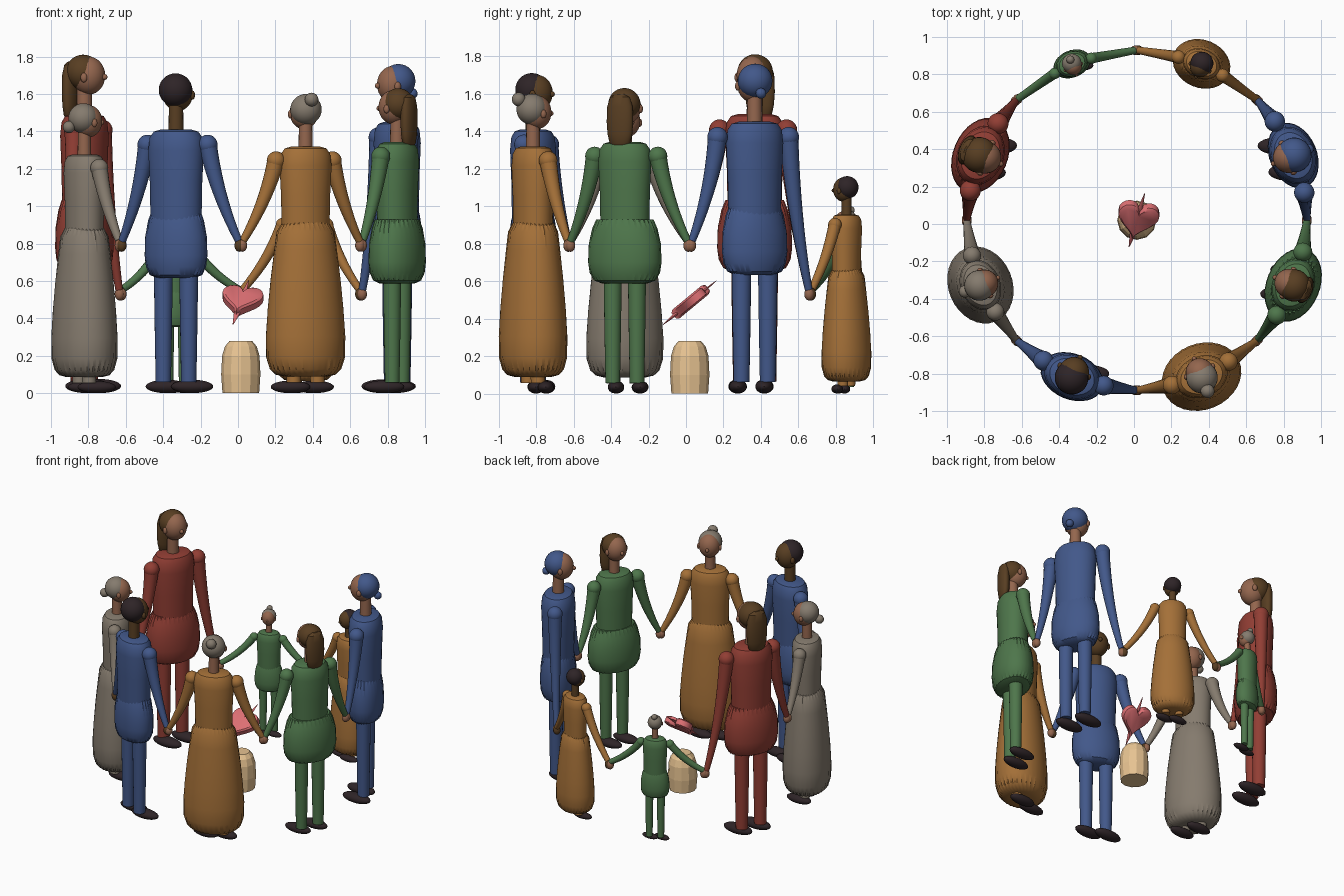
import bpy, bmesh, math
from mathutils import Matrix, Vector

if "Cube" in bpy.data.objects:
    bpy.data.objects.remove(bpy.data.objects["Cube"])

CENTRE = Vector((0.015, 0.02, 0))
RING = 0.905
made = []


def material(name, rgb):
    lin = [(c / 255 / 12.92) if c < 11 else ((c / 255 + 0.055) / 1.055) ** 2.4 for c in rgb]
    m = bpy.data.materials.new(name)
    m.use_nodes = True
    m.diffuse_color = (*lin, 1)
    m.node_tree.nodes["Principled BSDF"].inputs["Base Color"].default_value = (*lin, 1)
    return m


BLUE = material("blue cloth", (66, 88, 138))
GOLD = material("ochre cloth", (164, 112, 56))
GREEN = material("green cloth", (78, 118, 75))
RED = material("red cloth", (146, 62, 52))
GREY = material("warm grey", (133, 123, 110))
SKIN = material("tan skin", (148, 102, 78))
BROWN = material("dark brown", (88, 62, 34))
DARK = material("near black", (46, 36, 39))
PINK = material("heart pink", (222, 112, 116))
BEIGE = material("pale stone", (232, 196, 146))


def finish(name, bm, mat, matrix, smooth=True):
    bmesh.ops.recalc_face_normals(bm, faces=bm.faces)
    me = bpy.data.meshes.new(name)
    bm.to_mesh(me)
    bm.free()
    me.transform(matrix)
    me.materials.append(mat)
    ob = bpy.data.objects.new(name, me)
    bpy.context.collection.objects.link(ob)
    if smooth:
        made.append(ob)
    return ob


def skin_rings(name, rings, mat, matrix=Matrix(), smooth=True):
    """Join point rings into one closed surface."""
    bm = bmesh.new()
    loops = [[bm.verts.new(p) for p in ring] for ring in rings]
    n = len(loops[0])
    for a, b in zip(loops, loops[1:]):
        for i in range(n):
            j = (i + 1) % n
            bm.faces.new((a[i], a[j], b[j], b[i]))
    bm.faces.new(loops[0])
    bm.faces.new(loops[-1])
    return finish(name, bm, mat, matrix, smooth)


def lathe(name, profile, mat, matrix, depth=1.0, segs=32, smooth=True):
    """Elliptical lathe; profile rows are height, half width, ripple."""
    rings = []
    for z, r, ripple in profile:
        ring = []
        for i in range(segs):
            t = math.tau * i / segs
            k = r * (1 + ripple * (-1) ** i)
            ring.append((k * math.cos(t), k * depth * math.sin(t), z))
        rings.append(ring)
    return skin_rings(name, rings, mat, matrix, smooth)


def ball(name, loc, radii, mat, matrix=Matrix()):
    bm = bmesh.new()
    bmesh.ops.create_uvsphere(bm, u_segments=24, v_segments=14, radius=1)
    return finish(name, bm, mat, matrix @ Matrix.LocRotScale(Vector(loc), None, Vector(radii)))


def arm(name, start, end, r0, r1, mat):
    """Tapered sleeve that sags gently from shoulder to wrist."""
    mid = (start + end) / 2
    mid += (end - start).cross(Vector((0, 0, 1))).cross(end - start).normalized() * -0.035
    rings = []
    for s in range(11):
        t = s / 10
        p = start * (1 - t) ** 2 + mid * 2 * t * (1 - t) + end * t * t
        d = (mid - start) * (1 - t) + (end - mid) * t
        q = Vector((0, 0, -1)).rotation_difference(d)
        r = r0 + (r1 - r0) * t
        rings.append([p + q @ Vector((r * math.cos(a), r * math.sin(a), 0))
                      for a in (math.tau * i / 16 for i in range(16))])
    skin_rings(name, rings, mat)


def person(name, angle, H, cloth, flesh, hair, skirt, hip, shoulder, hair_style, grips):
    phi = math.radians(angle)
    pos = CENTRE + Vector((math.cos(phi), math.sin(phi), 0)) * RING
    place = Matrix.Translation(pos) @ Matrix.Rotation(phi - math.pi / 2, 4, 'Z')
    M = place @ Matrix.Scale(H, 4)       # local units are fractions of height, facing -y

    # torso and lower garment
    lathe(name + "_torso", [(.5, .08, 0), (.56, .083, 0), (.66, .085, 0), (.76, .09, 0),
                            (.80, .085, 0), (.818, .072, 0), (.824, .05, 0)], cloth, M, .76)
    if skirt:
        lathe(name + "_skirt", [(.57, .078, .03), (.54, .098, .015), (.48, .107, .006), (.38, .12, .002),
                                (.28, .13, 0), (.19, .136, .004), (.12, .134, .012), (.08, .12, .022),
                                (.062, .1, .03), (.055, .07, .03)], cloth, M, .81, 64)
    else:
        lathe(name + "_tunic", [(.57, hip * .76, .03), (.54, hip * .88, .015), (.49, hip * .98, .005),
                                (.43, hip, .004), (.395, hip * .95, .012), (.37, hip * .82, .025),
                                (.36, hip * .6, .03)], cloth, M, .7, 64)

    # legs and shoes
    for side, tag in ((1, "left"), (-1, "right")):
        x = side * .043
        leg = M @ Matrix.Translation((x, 0, 0))
        lathe(f"{name}_{tag}_leg", [(.035, .024, 0), (.2, .027, 0), (.4, .03, 0)], cloth, leg, 1, 20)
        foot = M @ Vector((x, -.028, .021))
        ball(f"{name}_{tag}_shoe", foot, (.066 * H, .027 * H, .021 * H), DARK)

    # head
    lathe(name + "_neck", [(.8, .024, 0), (.91, .022, 0)], flesh, M, 1, 16)
    ball(name + "_head", (0, -.014, .938), (.048, .049, .056), flesh, M)
    ball(name + "_nose", (0, -.063, .934), (.008, .01, .009), flesh, M)
    ball(name + "_hair", (0, .004, .948), (.053, .052, .052), hair, M)
    for side in (1, -1):
        ball(name + "_ear", (side * .048, -.018, .932), (.008, .01, .014), flesh, M)
    if hair_style == "tail":
        tail = M @ Matrix.Translation((0, .042, 0))
        lathe(name + "_ponytail", [(.81, .026, 0), (.82, .036, 0), (.85, .043, 0), (.89, .046, 0),
                                   (.94, .044, 0), (.97, .034, 0), (.98, .015, 0)], hair, tail, .52, 24)
    elif hair_style is not None:
        back, up, r = hair_style
        ball(name + "_bun", (0, back, .948 + up), (r, r, r), hair, M)

    # arms reach the shared grips on both sides
    for side, tag, grip_z in ((-1, "right", grips[1]), (1, "left", grips[0])):
        sh = M @ Vector((side * shoulder, -.012, .777))
        ball(f"{name}_{tag}_shoulder", sh, [.031 * H] * 3, cloth)
        a = phi - side * math.pi / 8
        grip = CENTRE + Vector((math.cos(a), math.sin(a), 0)) * .91 + Vector((0, 0, grip_z))
        inner = (Vector((sh.x, sh.y, grip_z)) - grip).normalized()
        wrist = grip + inner * .012 + Vector((0, 0, .025))
        arm(f"{name}_{tag}_sleeve", sh, wrist, .029 * H, .02, cloth)
        ball(f"{name}_{tag}_hand", grip + inner * .008, (.026, .026, .034), flesh)


# circle of eight; grips are heights of the left and right hand
HI, LO = .79, .53
person("blue_man", 247.5, 1.71, BLUE, BROWN, DARK, False, .102, .102, None, (HI, HI))
person("ochre_elder", 292.5, 1.60, GOLD, SKIN, GREY, True, 0, .102, (.052, .033, .023), (HI, HI))
person("green_woman", 337.5, 1.63, GREEN, SKIN, BROWN, False, .125, .112, "tail", (HI, HI))
person("blue_scarf_woman", 22.5, 1.76, BLUE, SKIN, BLUE, False, .103, .117, (.05, -.038, .016), (HI, LO))
person("ochre_child", 67.5, 1.16, GOLD, BROWN, DARK, True, 0, .11, None, (LO, LO))
person("green_child", 112.5, .98, GREEN, SKIN, GREY, False, .105, .108, (.025, .05, .022), (LO, LO))
person("red_woman", 157.5, 1.81, RED, SKIN, BROWN, False, .115, .107, "tail", (LO, HI))
person("grey_elder", 202.5, 1.55, GREY, SKIN, GREY, True, 0, .105, (.058, -.03, .021), (HI, HI))

# stone pedestal in the middle
lathe("stone", [(0, .098, 0), (.1, .105, 0), (.2, .1, 0), (.25, .085, 0), (.28, .06, 0)],
      BEIGE, Matrix.Translation(CENTRE), 1, 12, False)

# tilted floating heart with a thin shaft through it
axis = Vector((.22, .75, .62)).normalized()
normal = Vector((1, 0, 0)).cross(axis).normalized()
across = axis.cross(normal)
H_M = Matrix.Translation(CENTRE + Vector((0, 0, .485))) @ Matrix((across, axis, normal)).transposed().to_4x4()
outline = []
for i in range(36):
    t = math.tau * (i + .5) / 36
    outline.append((.11 * math.sin(t) ** 3,
                    .0079 * (13 * math.cos(t) - 5 * math.cos(2 * t) - 2 * math.cos(3 * t) - math.cos(4 * t)) + .02))
skin_rings("heart", [[(x * s, y * s, z) for x, y in outline]
                     for z, s in ((-.03, .86), (-.02, 1), (.02, 1), (.03, .86))], PINK, H_M)
shaft = H_M @ Matrix.Rotation(-math.pi / 2, 4, 'X')
lathe("heart_shaft", [(-.19, .002, 0), (-.1, .016, 0), (.08, .014, 0), (.19, .002, 0)], PINK, shaft, .6, 12)

# smooth shading with sharp creases kept
bpy.ops.object.select_all(action='DESELECT')
for ob in made:
    ob.select_set(True)
bpy.context.view_layer.objects.active = made[0]
bpy.ops.object.shade_smooth_by_angle(angle=math.radians(35))
